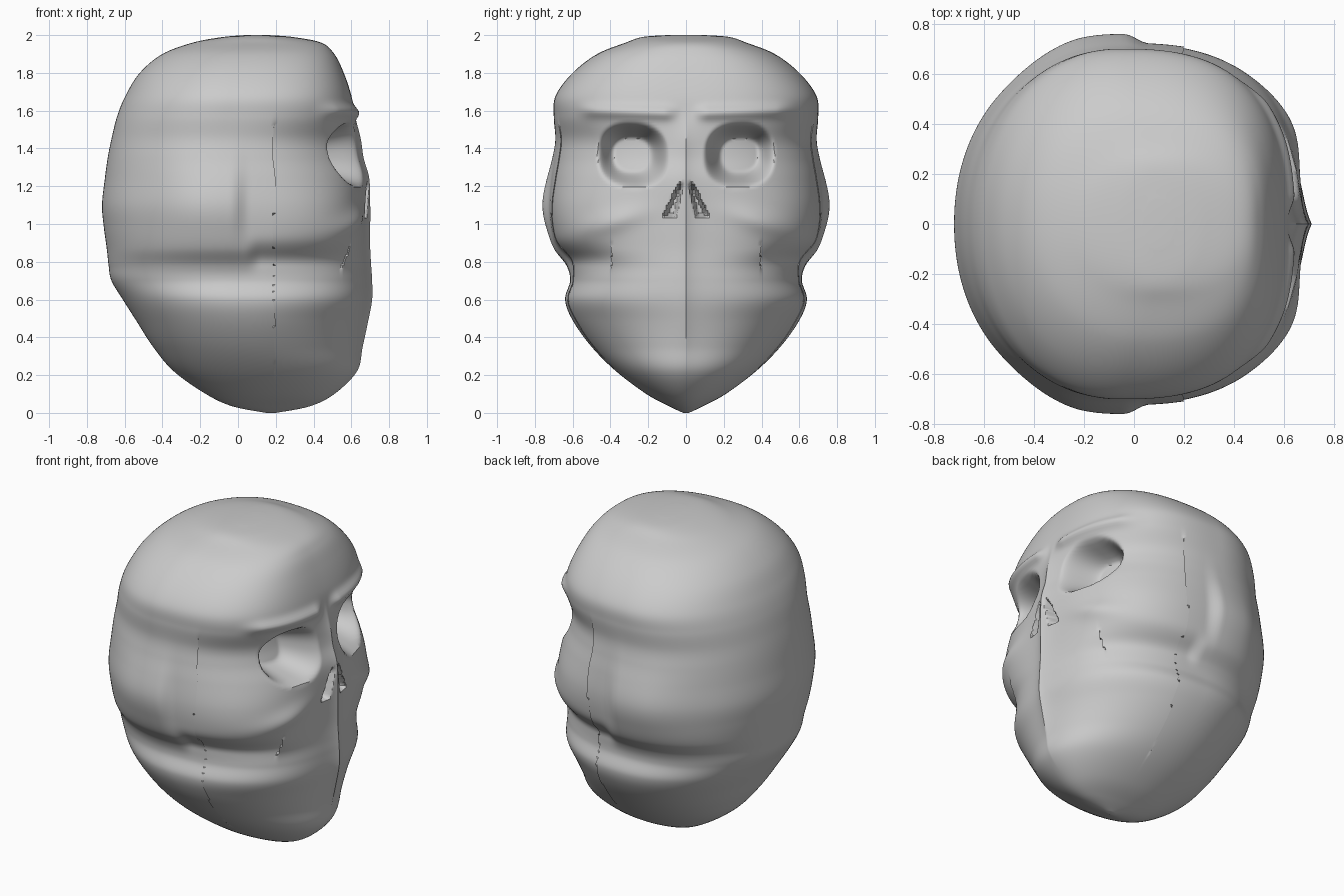
import bpy, bmesh
from math import sin, cos, pi, exp

if "Cube" in bpy.data.objects:
    bpy.data.objects.remove(bpy.data.objects["Cube"])

# Horizontal sections: z, back x, front x, half width, front squareness
SECTIONS = [
    (0.00, 0.15, 0.20, 0.015, 2.0), (0.035, -0.03, 0.38, 0.09, 2.0),
    (0.10, -0.17, 0.51, 0.21, 2.0), (0.22, -0.34, 0.63, 0.37, 2.0),
    (0.35, -0.45, 0.66, 0.50, 2.0), (0.49, -0.54, 0.69, 0.60, 2.1),
    (0.60, -0.61, 0.71, 0.64, 2.3), (0.70, -0.67, 0.71, 0.613, 2.4),
    (0.78, -0.685, 0.705, 0.63, 2.4), (0.87, -0.695, 0.70, 0.69, 2.6),
    (0.98, -0.71, 0.70, 0.715, 2.8), (1.10, -0.72, 0.70, 0.725, 2.7),
    (1.24, -0.705, 0.695, 0.715, 2.4), (1.35, -0.69, 0.665, 0.70, 2.3),
    (1.45, -0.67, 0.65, 0.69, 2.3), (1.57, -0.64, 0.62, 0.70, 2.6),
    (1.68, -0.595, 0.60, 0.69, 2.7), (1.80, -0.52, 0.56, 0.60, 2.7),
    (1.90, -0.40, 0.51, 0.47, 2.6), (1.96, -0.24, 0.44, 0.32, 2.4),
    (1.99, -0.08, 0.29, 0.23, 2.2), (2.00, 0.04, 0.16, 0.10, 2.0),
]
SUB, SEGS = 9, 280


def smooth(a, b, v):
    t = max(0.0, min(1.0, (v - a) / (b - a)))
    return t * t * (3 - 2 * t)


def bump(v, centre, width):
    return exp(-((v - centre) / width) ** 2)


def spline(i, t):
    """Catmull-Rom blend between section i and i + 1."""
    last = len(SECTIONS) - 1
    pts = [SECTIONS[max(0, min(last, i + k))] for k in (-1, 0, 1, 2)]
    return [0.5 * (2 * b + (c - a) * t + (2 * a - 5 * b + 4 * c - d) * t * t
                   + (3 * b - a - 3 * c + d) * t ** 3) for a, b, c, d in zip(*pts)]


def sculpt(x, y, z):
    """Push the plain shell into the facial features."""
    s = abs(y)
    side = 1 if y >= 0 else -1
    # ear swelling at the sides, ending in a step before the cheek
    if s > 0.4:
        y += side * 0.035 * smooth(0.06, -0.04, x) * smooth(-0.55, -0.2, x) * bump(z, 1.1, 0.2)
        # hollow under the cheekbone
        y -= side * 0.03 * smooth(0.03, 0.12, x) * bump(z, 0.83, 0.06)
    if x < 0.2:
        return x, y, z
    # sharp centre ridge
    ridge = smooth(0.1, 0.5, z) * smooth(1.62, 1.4, z)
    dx = -0.035 * ridge * (1 - exp(-s / 0.07))
    # brow ridge and cheekbone
    dx += 0.03 * bump(z, 1.585 + 0.03 * s, 0.035) * smooth(0.6, 0.48, s) * smooth(0.02, 0.12, s)
    dx += 0.025 * bump(z, 1.06 - 0.25 * (s - 0.2), 0.06) * bump(s, 0.4, 0.16)
    # eye socket
    u, v = abs(s - 0.283) / 0.185, abs(z - 1.365 - 0.03 * (s - 0.28)) / 0.17
    r = (u ** 2.5 + v ** 2.5) ** 0.4
    dx -= 0.2 * smooth(1.04, 0.5, r)
    # teardrop nostril slit, widening downwards
    t = (1.22 - z) / 0.18
    if 0 < t < 1.05:
        half = 0.012 + 0.025 * t
        across = abs(s - 0.022 - 0.065 * t) / half
        dx -= 0.09 * smooth(1.0, 0.45, across) * smooth(0.0, 0.2, t) * smooth(1.05, 0.92, t)
    return x + dx, y, z


# Skull shell lofted through the sections
bm = bmesh.new()
rings = []
count = len(SECTIONS)
for k in range((count - 1) * SUB + 1):
    i = min(k // SUB, count - 2)
    z, back, front, width, n_front = spline(i, k / SUB - i)
    xc = back + 0.46 * (front - back)
    ring = []
    for j in range(SEGS):
        a = 2 * pi * j / SEGS
        a -= 0.45 * sin(a)          # denser columns on the face
        c, s = cos(a), sin(a)
        reach, n = (front - xc, n_front) if c > 0 else (xc - back, 2.1)
        rad = (abs(c / reach) ** n + abs(s / width) ** n) ** (-1 / n)
        ring.append(bm.verts.new(sculpt(xc + rad * c, rad * s, max(0, min(2, z)))))
    rings.append(ring)
for lower, upper in zip(rings, rings[1:]):
    for j in range(SEGS):
        m = (j + 1) % SEGS
        bm.faces.new((lower[j], lower[m], upper[m], upper[j]))
bm.faces.new(rings[0][::-1])
bm.faces.new(rings[-1])
bmesh.ops.recalc_face_normals(bm, faces=bm.faces)
mesh = bpy.data.meshes.new("skull_head")
bm.to_mesh(mesh)
bm.free()
head = bpy.data.objects.new("skull_head", mesh)
bpy.context.collection.objects.link(head)

# Smooth shading with crisp creases
bpy.context.view_layer.objects.active = head
head.select_set(True)
bpy.ops.object.shade_smooth_by_angle(angle=0.7)
